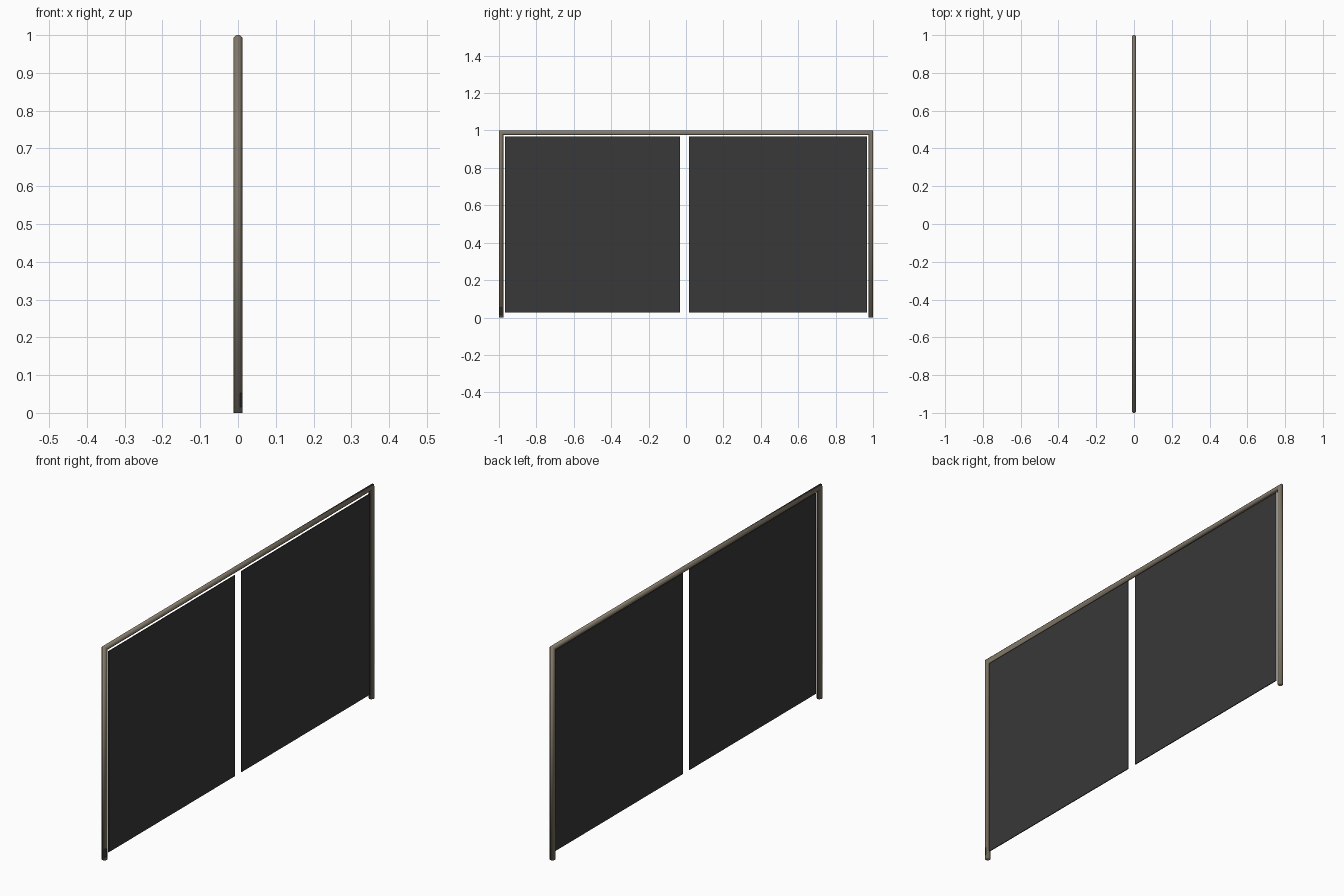
import bpy, bmesh, math
from mathutils import Vector

if "Cube" in bpy.data.objects:
    bpy.data.objects.remove(bpy.data.objects["Cube"])

R = 0.0115                      # half width of the octagonal tube
RC = R / math.cos(math.pi / 8)  # corner radius


def material(name, rgb):
    m = bpy.data.materials.new(name)
    m.diffuse_color = (*rgb, 1)
    m.use_nodes = True
    m.node_tree.nodes["Principled BSDF"].inputs["Base Color"].default_value = m.diffuse_color
    return m


BRONZE = material("bronze metal", (0.225, 0.19, 0.14))
CHARCOAL = material("charcoal screen", (0.04, 0.04, 0.04))


def finish(name, bm, mat, smooth=False):
    bmesh.ops.recalc_face_normals(bm, faces=bm.faces)
    me = bpy.data.meshes.new(name)
    bm.to_mesh(me)
    bm.free()
    me.materials.append(mat)
    for p in me.polygons:
        p.use_smooth = smooth
    ob = bpy.data.objects.new(name, me)
    bpy.context.collection.objects.link(ob)
    return ob


# frame: octagonal tube bent in a U with mitred corners
bm = bmesh.new()
yc, zc = 1 - R, 1 - R
rings = []
# each ring: centre y, centre z, height offset per unit of section y (mitre)
for y, z, slope in ((-yc, 0, 0), (-yc, zc, -1), (yc, zc, 1), (yc, 0, 0)):
    ring = []
    for i in range(8):
        a = math.pi / 8 + i * math.pi / 4
        dx, dy = RC * math.cos(a), RC * math.sin(a)
        ring.append(bm.verts.new((dx, y + dy, z + slope * dy)))
    rings.append(ring)
# section direction: -y side of the left post becomes the top of the rail,
# so the right hand rings are mirrored to keep the outside outside
for k in (2, 3):
    rings[k] = [rings[k][(7 - i) % 8] for i in range(8)]
for a, b in zip(rings, rings[1:]):
    for i in range(8):
        j = (i + 1) % 8
        bm.faces.new((a[i], a[j], b[j], b[i]))
bm.faces.new(rings[0])
bm.faces.new(rings[-1])
# left mitre must rise towards the outside (-y), right mitre towards +y
finish("frame_tube", bm, BRONZE, smooth=True)


def box(name, lo, hi, mat):
    bm = bmesh.new()
    bmesh.ops.create_cube(bm, size=1)
    lo, hi = Vector(lo), Vector(hi)
    for v in bm.verts:
        v.co = (lo + hi) / 2 + Vector(c * s for c, s in zip(v.co, hi - lo))
    return finish(name, bm, mat)


# two screen panels, set slightly towards the +x side
for name, y0, y1 in (("screen_panel_a", -0.968, -0.032), ("screen_panel_b", 0.016, 0.967)):
    box(name, (0.004, y0, 0.027), (0.008, y1, 0.968), CHARCOAL)

# small dark plate wrapped around the foot of one post
bm = bmesh.new()
cols = []
for deg in (-67.5, -22.5, 22.5):
    a = math.radians(deg)
    x, y = (RC + 0.0004) * math.cos(a), (RC + 0.0004) * math.sin(a)
    cols.append([bm.verts.new((x, -yc + y, z)) for z in (0.015, 0.053)])
for a, b in zip(cols, cols[1:]):
    bm.faces.new((a[0], b[0], b[1], a[1]))
finish("foot_plate", bm, CHARCOAL)
